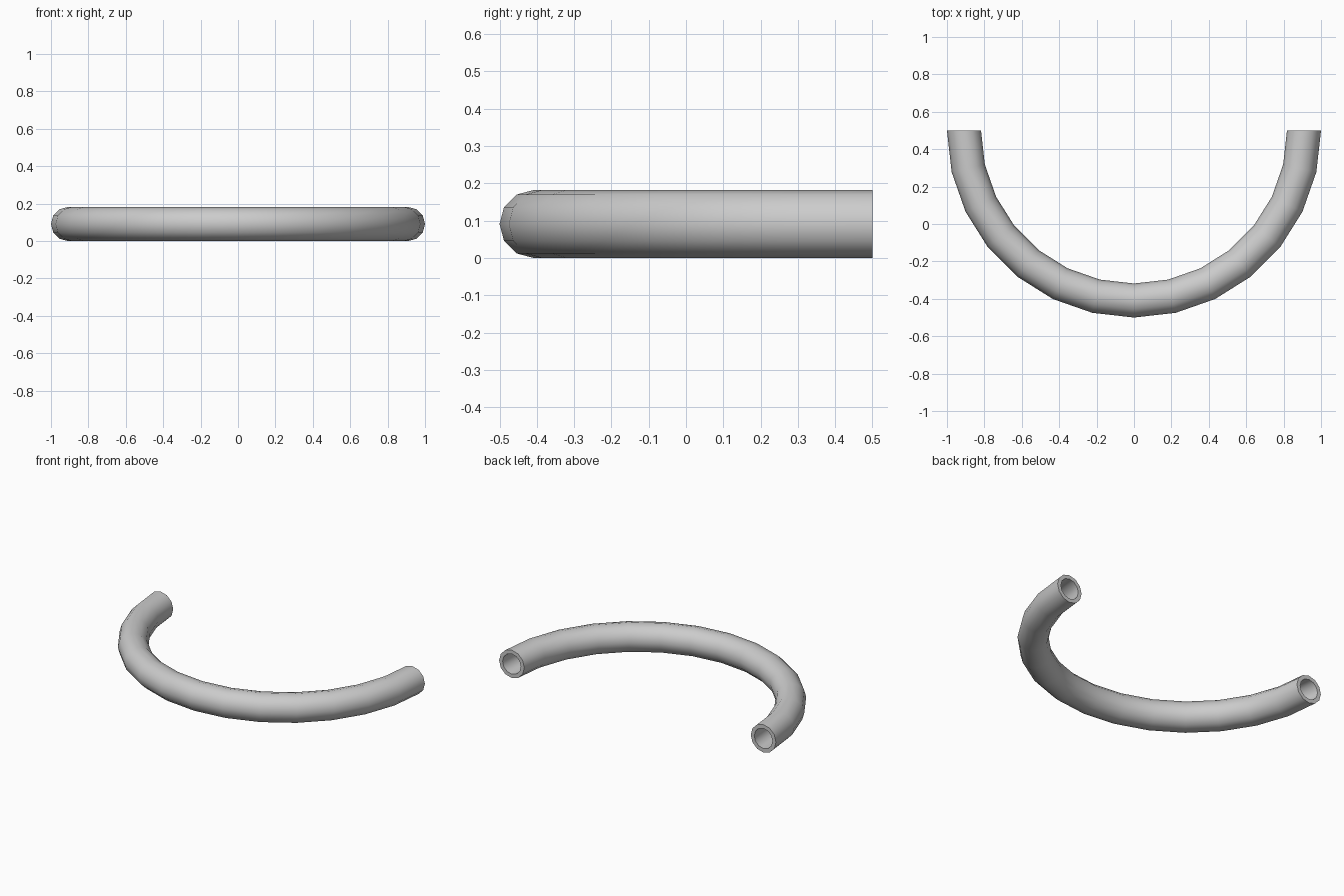
import bpy, bmesh
from math import sin, cos, pi, radians

if "Cube" in bpy.data.objects:
    bpy.data.objects.remove(bpy.data.objects["Cube"])

R, OUTER, INNER = 0.909, 0.091, 0.066   # bend radius, pipe outer and bore radius
SEGS, SIDES = 14, 12

bm = bmesh.new()


def ring(i, r):
    """Pipe cross-section at step i along the half circle."""
    a = pi + pi * i / SEGS
    verts = []
    for k in range(SIDES):
        t = 2 * pi * k / SIDES
        d = R + r * cos(t)
        verts.append(bm.verts.new((d * cos(a), 0.5 + d * sin(a), OUTER + r * sin(t))))
    return verts


def bridge(a, b):
    for k in range(SIDES):
        n = (k + 1) % SIDES
        bm.faces.new((a[k], a[n], b[n], b[k]))


# Outer wall and bore
outer = [ring(i, OUTER) for i in range(SEGS + 1)]
bore = [ring(i, INNER) for i in range(SEGS + 1)]
for wall in (outer, bore):
    for a, b in zip(wall, wall[1:]):
        bridge(a, b)

# Flat annular rims at both open ends
for end in (0, -1):
    bridge(outer[end], bore[end])

bmesh.ops.recalc_face_normals(bm, faces=bm.faces[:])
mesh = bpy.data.meshes.new("curved_pipe")
bm.to_mesh(mesh)
bm.free()
pipe = bpy.data.objects.new("curved_pipe", mesh)
bpy.context.collection.objects.link(pipe)
bpy.context.view_layer.objects.active = pipe
pipe.select_set(True)
bpy.ops.object.shade_smooth_by_angle(angle=radians(40))
